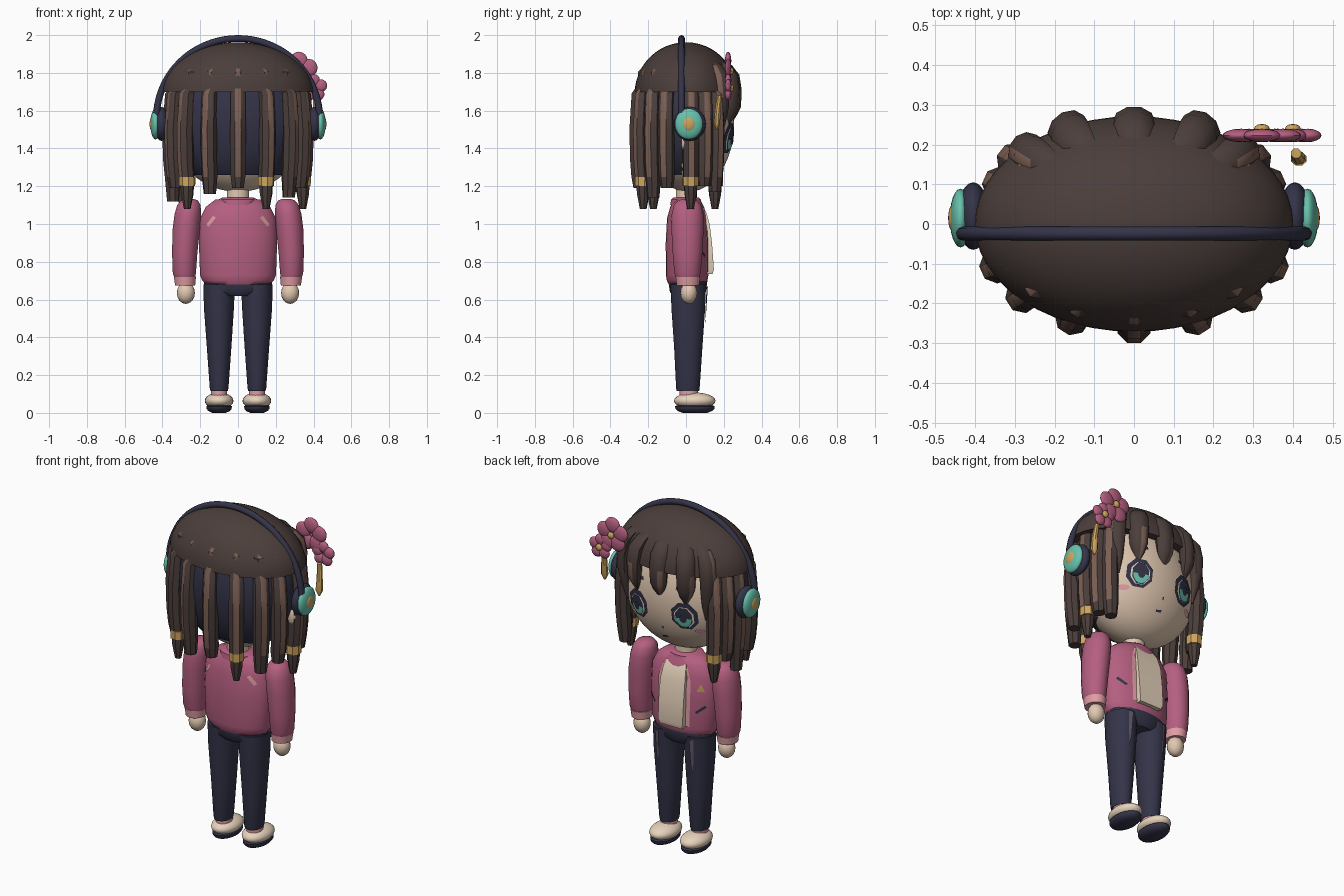
import bpy, bmesh, math
from mathutils import Matrix, Euler

if "Cube" in bpy.data.objects:
    bpy.data.objects.remove(bpy.data.objects["Cube"])

PALETTE = {
    "dark_brown": (0.070, 0.048, 0.043), "mid_brown": (0.20, 0.115, 0.088),
    "navy": (0.034, 0.034, 0.066), "pink": (0.46, 0.115, 0.215),
    "light_pink": (0.74, 0.34, 0.37), "skin": (0.76, 0.58, 0.44),
    "cream": (0.80, 0.65, 0.50), "gold": (0.62, 0.38, 0.11), "teal": (0.14, 0.54, 0.42),
    "faded_denim": (0.12, 0.095, 0.14)}
MAT = {}
for key, rgb in PALETTE.items():
    MAT[key] = bpy.data.materials.new(key)
    MAT[key].diffuse_color = (*rgb, 1)


def finish(name, bm, mats, angle=40):
    me = bpy.data.meshes.new(name)
    bm.to_mesh(me)
    bm.free()
    for m in mats:
        me.materials.append(MAT[m])
    for p in me.polygons:
        p.use_smooth = True
    me.set_sharp_from_angle(angle=math.radians(angle))
    ob = bpy.data.objects.new(name, me)
    bpy.context.collection.objects.link(ob)
    return ob


def ball(name, loc, size, mat, rot=(0, 0, 0), seg=24, cuts=()):
    """Ellipsoid, optionally cut by planes (point, normal of removed side)."""
    bm = bmesh.new()
    bmesh.ops.create_uvsphere(bm, u_segments=seg, v_segments=seg // 2, radius=1)
    bm.transform(Matrix.LocRotScale(loc, Euler(rot), size))
    for co, no in cuts:
        bmesh.ops.bisect_plane(bm, geom=bm.verts[:] + bm.edges[:] + bm.faces[:],
                               plane_co=co, plane_no=no, clear_outer=True)
        bmesh.ops.holes_fill(bm, edges=[e for e in bm.edges if e.is_boundary], sides=0)
    return finish(name, bm, [mat])


def loft(name, rings, mats, n=24, phase=0.0, rule=None, angle=40):
    """Skin over level ellipses (x, y, z, rx, ry); phase turns the section."""
    bm = bmesh.new()
    rows = []
    for x, y, z, rx, ry in rings:
        row = []
        for j in range(n):
            t = 2 * math.pi * (j - 0.5) / n
            u, v = rx * math.cos(t), ry * math.sin(t)
            row.append(bm.verts.new((x + u * math.cos(phase) - v * math.sin(phase),
                                     y + u * math.sin(phase) + v * math.cos(phase), z)))
        rows.append(row)
    for i in range(len(rows) - 1):
        for j in range(n):
            k = (j + 1) % n
            f = bm.faces.new((rows[i][j], rows[i][k], rows[i + 1][k], rows[i + 1][j]))
            f.material_index = rule(i, j) if rule else 0
    bm.faces.new(rows[0])
    bm.faces.new(rows[-1])
    bmesh.ops.recalc_face_normals(bm, faces=bm.faces)
    return finish(name, bm, mats, angle)


def decal(name, pts, mat, surf, off, side=1):
    """Thin painted shape laid on a curved surface y = surf(x, z)."""
    bm = bmesh.new()
    cx = sum(p[0] for p in pts) / len(pts)
    cz = sum(p[1] for p in pts) / len(pts)
    vs = [bm.verts.new((x, surf(x, z) + off * side, z)) for x, z in pts]
    c = bm.verts.new((cx, surf(cx, cz) + off * side, cz))
    for i in range(len(vs)):
        f = bm.faces.new((c, vs[i], vs[(i + 1) % len(vs)]))
        f.normal_update()
        if f.normal.y * side < 0:
            f.normal_flip()
    return finish(name, bm, [mat])


def oval(x, z, rx, rz, n=8, a0=0.0, a1=2 * math.pi):
    return [(x + rx * math.cos(a0 + (a1 - a0) * (i + .5) / n),
             z + rz * math.sin(a0 + (a1 - a0) * (i + .5) / n)) for i in range(n)]


def bar(x, z, length, width, ang):
    c, s = math.cos(ang), math.sin(ang)
    return [(x + u * c - v * s, z + u * s + v * c) for u, v in
            ((-length / 2, -width / 2), (length / 2, -width / 2),
             (length / 2, width / 2), (-length / 2, width / 2))]


# Head, neck and the dark under-hair at the back
HC, HR = (0, 0.01, 1.53), (0.36, 0.245, 0.36)
ball("head", HC, HR, "skin", seg=48)
ball("under_hair", (0, -0.012, 1.57), (0.372, 0.25, 0.40), "navy", seg=40,
     cuts=(((0, 0, 0), (0, 1, 0)), ((0, 0, 1.26), (0, 0, -1)), ((0, 0, 1.75), (0, 0, 1))))
loft("neck", [(0, 0, 1.08, .06, .055), (0, 0, 1.26, .06, .055)], ["skin"], 16)


def face(x, z):
    return HC[1] + HR[1] * math.sqrt(max(0, 1 - (x / HR[0])**2 - ((z - HC[2]) / HR[2])**2))


# Face details
for s, side in ((1, "left"), (-1, "right")):
    ex, ez = 0.15 * s, 1.455
    decal(side + "_eye_outline", oval(ex, ez, .076, .086), "navy", face, .006)
    decal(side + "_eye_white", oval(ex, ez - .005, .056, .066), "cream", face, .010)
    decal(side + "_iris", oval(ex, ez - .006, .048, .064), "navy", face, .013)
    decal(side + "_iris_glow", oval(ex, ez - .006, .043, .057, 8, math.pi * .95, math.pi * 2.05),
          "teal", face, .016)
    decal(side + "_pupil", oval(ex, ez - .010, .02, .026), "navy", face, .019)
    decal(side + "_brow", bar(ex, 1.61, .09, .018, -.15 * s), "navy", face, .007)
    decal(side + "_blush", oval(.22 * s, 1.365, .031, .015, 10), "light_pink", face, .006)
    ball(side + "_ear", (.355 * s, .0, 1.43), (.03, .025, .06), "skin", seg=12)
decal("mouth", bar(-.005, 1.29, .035, .011, -.2), "navy", face, .006)
decal("nose", bar(-.01, 1.355, .01, .016, 0), "mid_brown", face, .006)

# Hair cap
ball("hair_cap", (0, 0, 1.69), (.402, .272, .272), "dark_brown", seg=48,
     cuts=(((0, 0, 1.70), (0, 0, -1)),))


# Hanging locks: roots peep through the cap, then hang from below its rim
def lock(name, x, y, banded, end=1.19):
    ph = math.atan2(y / .27, x / .40) if abs(x) > .3 else math.atan2(y, x)
    path = [(1.835, .80, .02), (1.805, .87, .032), (1.74, .86, .036), (1.69, .965, .042),
            (1.50, 1.0, .045), (1.34, .99, .044), (1.25, .97, .042)]
    rings = [(x * k, y * k, z, r, r) for z, k, r in path]
    tail = ([(1.25, .044), (1.2, .043), (1.2, .036), (1.16, .034), (1.08, .018)] if banded
            else [(end, .033)])
    rings += [(x * .96, y * .96, z, r, r) for z, r in tail]
    loft(name, rings, ["dark_brown", "mid_brown", "gold"], 8, ph,
         lambda i, j: 2 if banded and 6 <= i <= 8 else (1 if j == 0 and i < 6 else 0))


lock("back_lock_centre", 0, -.258, False)
for s, side in ((1, "left"), (-1, "right")):
    lock(side + "_back_lock", .155 * s, -.236, s > 0, 1.16)
    lock(side + "_rear_lock", .28 * s, -.18, s < 0, 1.14)
    lock(side + "_rear_side_lock", .345 * s, -.105, False)
    lock(side + "_side_lock", .358 * s, .025, s > 0, 1.12)
    lock(side + "_temple_lock", .338 * s, .10, False, 1.2)
    lock(side + "_front_lock", .302 * s, .16, s < 0, 1.17)


# Fringe: tapered strands over the forehead
def bang(name, x, y, w, tip, ph):
    rows = [(1.875, .62, .5), (1.84, .84, .85), (1.79, .97, 1), (1.71, 1.02, 1),
            (1.62, 1.02, .9), ((1.62 + tip) / 2, .99, .62), (tip, .96, .15)]
    loft(name, [(x * k, y * k, z, .042 * r, w * r) for z, k, r in rows],
         ["dark_brown", "mid_brown"], 10, ph,
         lambda i, j: 1 if j == (9 if x > .2 else 1) and i > (0 if abs(x) > .2 else 2) else 0)


bang("fringe_centre", 0, .25, .055, 1.54, math.pi / 2)
for s, side in ((1, "left"), (-1, "right")):
    bang(side + "_fringe", .165 * s, .235, .054, 1.53, math.pi / 2 - .7 * s)
    bang(side + "_fringe_outer", .268 * s, .182, .048, 1.44, math.pi / 2 - .95 * s)

# Headphones
cu = bpy.data.curves.new("headphone_band", "CURVE")
cu.dimensions = "3D"
cu.bevel_depth, cu.bevel_resolution = .018, 2
sp = cu.splines.new("POLY")
sp.points.add(40)
for i, p in enumerate(sp.points):
    t = math.pi * i / 40
    p.co = (.432 * math.cos(t), -.024, 1.56 + .422 * math.sin(t), 1)
cu.materials.append(MAT["navy"])
bpy.context.collection.objects.link(bpy.data.objects.new("headphone_band", cu))
for s, side in ((1, "left"), (-1, "right")):
    ball(side + "_ear_cushion", (.405 * s, .02, 1.53), (.04, .085, .09), "navy")
    ball(side + "_ear_cup", (.437 * s, .015, 1.53), (.027, .074, .082), "teal")
    ball(side + "_ear_cup_centre", (.454 * s, .015, 1.53), (.014, .036, .04), "gold")

# Flower ornament with a hanging drop
for name, fx, fz, r in (("large", .322, 1.81, .102), ("small", .40, 1.72, .074)):
    for i in range(5):
        t = math.pi / 2 + i * 2 * math.pi / 5
        ball(f"{name}_petal_{i + 1}", (fx + .54 * r * math.cos(t), .223, fz + .54 * r * math.sin(t)),
             (.46 * r, .017, .46 * r), "pink", (0, -t, 0), 16)
    ball(name + "_flower_centre", (fx, .24, fz), (.02, .012, .02), "gold", seg=12)
loft("ornament_drop", [(.415, .163, 1.50, .006, .006), (.415, .164, 1.53, .021, .018),
                       (.415, .168, 1.60, .017, .016), (.408, .178, 1.68, .014, .013)],
     ["gold"], 8)

# Jacket body
TORSO = [(0, .006, .68, .17, .098), (0, .006, .70, .19, .108), (0, .006, .73, .202, .113),
         (0, .006, .90, .208, .114), (0, .006, 1.03, .202, .107), (0, .006, 1.09, .172, .09),
         (0, .006, 1.13, .12, .07)]
loft("jacket_body", TORSO, ["pink"], 32, angle=60)
loft("collar", [(0, 0, 1.10, .105, .085), (0, 0, 1.13, .105, .08), (0, 0, 1.14, .085, .068)],
     ["pink"], 20)
# Shirt showing in the jacket opening
loft("shirt_panel", [(0, .05, z, .112 * w, d) for z, w, d in (
    (.735, .9, .128), (.76, 1, .138), (.90, 1.02, .124), (1.0, 1, .106), (1.06, .92, .082),
    (1.095, .8, .055))], ["cream"], 4, math.pi / 2 * 0, angle=50)


def torso(side):
    def surf(x, z):
        for a, b in zip(TORSO, TORSO[1:]):
            if a[2] <= z <= b[2]:
                t = (z - a[2]) / (b[2] - a[2])
                rx, ry = (a[i] + (b[i] - a[i]) * t for i in (3, 4))
                return .006 + side * ry * math.sqrt(max(0, 1 - (x / rx)**2))
        return 0
    return surf


for s, side in ((1, "left"), (-1, "right")):
    decal(side + "_lapel", [(.07 * s, .745), (.10 * s, .745), (.104 * s, .9), (.105 * s, 1.0),
                            (.075 * s, 1.09), (.065 * s, 1.05)], "light_pink", torso(1), .007)
    decal(side + "_pocket", bar(.155 * s, .85, .06, .014, .7 * s), "navy", torso(1), .006)
    decal(side + "_back_mark", bar(.143 * s, 1.015, .06, .018, -.9 * s), "light_pink",
          torso(-1), .006, -1)
decal("badge", [(-.175, .955), (-.135, .955), (-.155, 1.0)], "gold", torso(1), .007)

# Arms, legs and shoes
for s, side in ((1, "left"), (-1, "right")):
    loft(side + "_sleeve", [(x * s, .008, z, rx, ry) for x, z, rx, ry in (
        (.282, .715, .056, .062), (.284, .74, .062, .07), (.282, .85, .068, .08),
        (.274, .97, .073, .086), (.266, 1.05, .071, .085), (.260, 1.10, .063, .073),
        (.257, 1.125, .045, .05), (.256, 1.133, .02, .02))], ["pink"], 20, angle=60)
    loft(side + "_cuff", [(.280 * s, .01, .675, .054, .06), (.281 * s, .01, .72, .059, .066)],
         ["light_pink"], 20)
    ball(side + "_hand", (.276 * s, .015, .635), (.048, .045, .058), "skin", seg=16)
    loft(side + "_trouser_leg", [(.1 * s, .01, .115, .046, .06), (.1 * s, .01, .13, .05, .063),
                                 (.1 * s, .012, .35, .066, .076), (.101 * s, .012, .55, .08, .09),
                                 (.1 * s, .012, .68, .085, .095)], ["navy"], 20)
    decal(side + "_trouser_streak", [(.10 * s, .67), (.125 * s, .67), (.122 * s, .56),
                                     (.115 * s, .47), (.105 * s, .52)], "faded_denim",
          lambda x, z: .012 + (.056 + .062 * z) * math.sqrt(1 - ((abs(x) - .1) / .07)**2), .006)
    loft(side + "_sock", [(.1 * s, .015, .06, .045, .05), (.1 * s, .015, .125, .043, .05)],
         ["light_pink"], 16)
    ball(side + "_shoe", (.1 * s, .046, .064), (.076, .11, .044), "cream")
    loft(side + "_sole", [(.1 * s, .047, z, rx, ry) for z, rx, ry in (
        (0, .035, .065), (.01, .058, .092), (.022, .067, .104), (.035, .068, .106),
        (.042, .06, .09))], ["navy"], 24)
loft("trouser_waist", [(0, .01, .62, .10, .08), (0, .01, .64, .172, .096),
                       (0, .01, .70, .184, .104), (0, .01, .715, .175, .1)], ["navy"], 28)

for m in bpy.data.materials:
    if m.users and not m.is_grease_pencil:
        m.use_nodes = True
        m.node_tree.nodes["Principled BSDF"].inputs["Base Color"].default_value = m.diffuse_color
